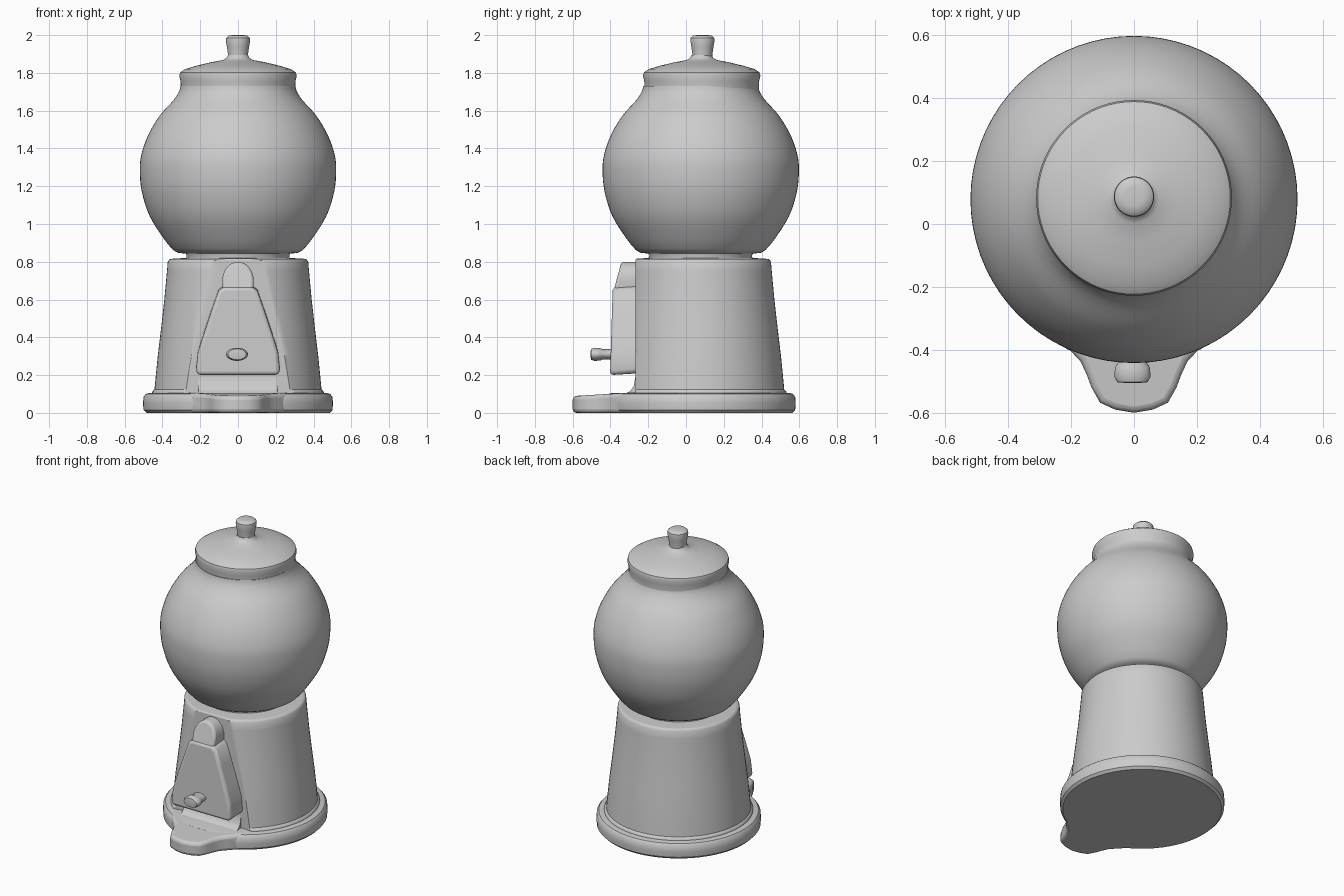
import bpy, bmesh, math
from mathutils import Matrix, Vector

if "Cube" in bpy.data.objects:
    bpy.data.objects.remove(bpy.data.objects["Cube"])

AXIS_Y = 0.078


def finish(name, bm, bevel=0.0, angle=35):
    bmesh.ops.remove_doubles(bm, verts=bm.verts, dist=1e-5)
    bmesh.ops.recalc_face_normals(bm, faces=bm.faces)
    mesh = bpy.data.meshes.new(name)
    bm.to_mesh(mesh)
    bm.free()
    ob = bpy.data.objects.new(name, mesh)
    bpy.context.collection.objects.link(ob)
    if bevel:
        mod = ob.modifiers.new("soft_edges", "BEVEL")
        mod.width = bevel
        mod.segments = 3
        mod.limit_method = "ANGLE"
        mod.angle_limit = math.radians(40)
    bpy.ops.object.select_all(action="DESELECT")
    ob.select_set(True)
    bpy.context.view_layer.objects.active = ob
    bpy.ops.object.shade_smooth_by_angle(angle=math.radians(angle))
    return ob


def spline(pts, n=4):
    """Smooth curve through the given profile points."""
    out = []
    p = [Vector(q) for q in pts]
    for i in range(len(p) - 1):
        a, b, c, d = p[max(i - 1, 0)], p[i], p[i + 1], p[min(i + 2, len(p) - 1)]
        for k in range(n):
            t = k / n
            out.append(0.5 * (2 * b + (c - a) * t + (2 * a - 5 * b + 4 * c - d) * t * t
                              + (3 * b - a - 3 * c + d) * t ** 3))
    return [tuple(q) for q in out] + [tuple(p[-1])]


def lathe(profile, segs=72):
    """Revolve (radius, z) points around z, capping both ends."""
    bm = bmesh.new()
    rings = [[bm.verts.new((r * math.cos(2 * math.pi * i / segs),
                            r * math.sin(2 * math.pi * i / segs), z))
              for i in range(segs)] for r, z in profile]
    for lo, hi in zip(rings, rings[1:]):
        for i in range(segs):
            j = (i + 1) % segs
            bm.faces.new((lo[i], lo[j], hi[j], hi[i]))
    bm.faces.new(rings[0][::-1])
    bm.faces.new(rings[-1])
    return bm


def turned(name, profile, y=AXIS_Y):
    bm = lathe(profile)
    bmesh.ops.translate(bm, verts=bm.verts, vec=(0, y, 0))
    return finish(name, bm)


def prism(half, place_a, place_b):
    """Mirror a half outline in x and join its two placed copies."""
    outline = half + [(-x, v) for x, v in reversed(half) if x > 1e-6]
    bm = bmesh.new()
    a = [bm.verts.new(place_a(*p)) for p in outline]
    b = [bm.verts.new(place_b(*p)) for p in outline]
    bm.faces.new(a)
    bm.faces.new(b)
    for i in range(len(a)):
        j = (i + 1) % len(a)
        bm.faces.new((a[i], a[j], b[j], b[i]))
    return bm


# Round foot
turned("foot", [(0.485, 0), (0.5, 0.015), (0.503, 0.05), (0.5, 0.085),
                (0.487, 0.101), (0.465, 0.106)])

# Flared body with a flat front
bm = lathe([(0.455, 0.09), (0.455, 0.112), (0.442, 0.125), (0.435, 0.2), (0.425, 0.3),
            (0.407, 0.45), (0.39, 0.6), (0.376, 0.75), (0.372, 0.8), (0.362, 0.815),
            (0.25, 0.822)])
bmesh.ops.translate(bm, verts=bm.verts, vec=(0, AXIS_Y, 0))
cut = bmesh.ops.bisect_plane(bm, geom=bm.verts[:] + bm.edges[:] + bm.faces[:],
                             plane_co=(0, -0.268, 0), plane_no=(0, -1, 0), clear_outer=True)
bmesh.ops.holes_fill(bm, edges=[e for e in bm.edges if e.is_boundary], sides=0)
finish("body", bm, 0.008)

# Neck ring and globe
turned("neck", [(0.275, 0.8), (0.272, 0.835), (0.285, 0.86)])
turned("globe", [(0.27, 0.842), (0.32, 0.848)] + spline(
    [(0.343, 0.862), (0.39, 0.918), (0.467, 1.04), (0.509, 1.17), (0.52, 1.285),
     (0.511, 1.37), (0.476, 1.47), (0.415, 1.573), (0.342, 1.655), (0.313, 1.7), (0.304, 1.73)]))

# Lid and its knob
turned("lid", [(0.303, 1.71), (0.304, 1.755), (0.311, 1.785), (0.306, 1.803), (0.28, 1.82),
               (0.22, 1.838), (0.14, 1.857), (0.08, 1.868), (0.062, 1.878), (0.053, 1.895)], 0.083)
turned("lid_knob", [(0.052, 1.86), (0.053, 1.9), (0.059, 1.94), (0.064, 1.97),
                    (0.062, 1.986), (0.05, 1.997), (0.03, 2.0)], 0.087)

# Dispensing lip in front of the foot
lip = [(0.27, -0.33), (0.2, -0.405), (0.17, -0.437), (0.15, -0.48), (0.135, -0.52),
       (0.108, -0.568), (0.06, -0.59), (0, -0.6)]
finish("lip", prism([(0.27, -0.2)] + lip, lambda x, y: (x, y, 0),
                    lambda x, y: (x, y, 0.107 + 0.06 * (y + 0.3))), 0.02, 50)

# Curved chute below the front plate
chute = [(-0.25, 0.09), (-0.325, 0.1), (-0.295, 0.115), (-0.277, 0.14), (-0.268, 0.19), (-0.25, 0.19)]
bm = bmesh.new()
ends = [[bm.verts.new((x, y, z)) for y, z in chute] for x in (-0.21, 0.21)]
for i in range(len(chute)):
    j = (i + 1) % len(chute)
    bm.faces.new((ends[0][i], ends[0][j], ends[1][j], ends[1][i]))
for end in ends:
    bm.faces.new(end)
finish("chute", bm)

# Tapered front plate
plate = [(0.215, 0.2), (0.222, 0.23), (0.212, 0.32), (0.18, 0.42), (0.14, 0.54), (0.103, 0.645), (0.075, 0.665)]
finish("front_plate", prism(plate, lambda x, z: (x, -0.25, z + 0.01),
                            lambda x, z: (x, -0.402 + 0.03 * (z - 0.2), z)), 0.018, 50)

# Rounded coin slot housing above the plate
arch = [(0.06, 0.61), (0.08, 0.63)] + [
    (0.083 * math.cos(t), 0.7 + 0.1 * math.sin(t)) for t in [i * math.pi / 16 for i in range(9)]]
finish("coin_housing", prism(arch, lambda x, z: (x, -0.25, z),
                             lambda x, z: (x, -0.393 + 0.27 * (z - 0.61), z)), 0.03, 60)

# Turning handle
bm = lathe([(0.045, 0.38), (0.045, 0.44), (0.055, 0.455), (0.058, 0.485), (0.048, 0.503), (0.025, 0.505)], 24)
bmesh.ops.transform(bm, verts=bm.verts, matrix=Matrix.Translation((-0.005, 0, 0.31))
                    @ Matrix.Diagonal((1, 1, 0.6, 1)) @ Matrix.Rotation(math.pi / 2, 4, "X"))
finish("handle", bm)
